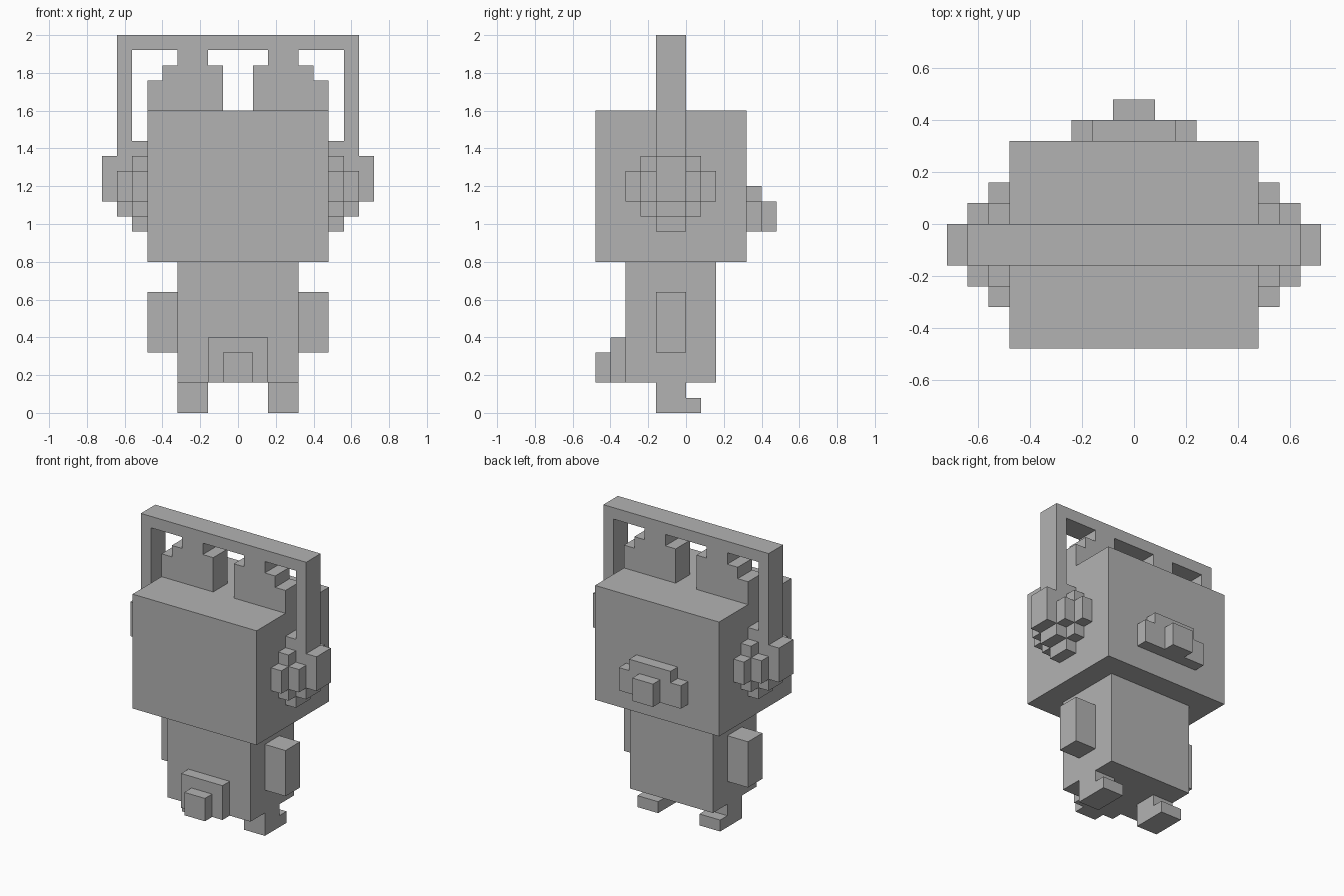
import bpy
import bmesh

U = 0.08  # size of one block

cube = bpy.data.objects.get("Cube")
if cube:
    bpy.data.objects.remove(cube, do_unlink=True)

GREY = (0.45, 0.45, 0.45, 1.0)
grey = bpy.data.materials.new("plain grey")
grey.use_nodes = True
grey.diffuse_color = GREY
grey.node_tree.nodes["Principled BSDF"].inputs["Base Color"].default_value = GREY


def prism(name, outline, axis, lo, hi, mirror=False):
    """Extrude an outline, given in blocks, along the axis from lo to hi."""
    bm = bmesh.new()
    verts = []
    for a, b in outline:
        co = [a, b]
        co.insert("xyz".index(axis), lo)
        verts.append(bm.verts.new([c * U for c in co]))
    face = bm.faces.new(verts)
    new = bmesh.ops.extrude_face_region(bm, geom=[face])["geom"]
    shift = [(hi - lo) * U if a == axis else 0 for a in "xyz"]
    bmesh.ops.translate(bm, vec=shift,
                        verts=[g for g in new if isinstance(g, bmesh.types.BMVert)])
    bmesh.ops.recalc_face_normals(bm, faces=bm.faces)
    mesh = bpy.data.meshes.new(name)
    bm.to_mesh(mesh)
    bm.free()
    mesh.materials.append(grey)
    obj = bpy.data.objects.new(name, mesh)
    bpy.context.collection.objects.link(obj)
    if mirror:
        mod = obj.modifiers.new("Mirror", "MIRROR")
        mod.use_mirror_merge = False
    return obj


def box(name, x, y, z, mirror=False):
    outline = [(x[0], y[0]), (x[1], y[0]), (x[1], y[1]), (x[0], y[1])]
    return prism(name, outline, "z", z[0], z[1], mirror)


def stepped_disc(radius, cy, cz):
    """Blocky round outline made of four equal stepped quarters."""
    quarter = []
    for i in range(1, radius + 1):
        quarter.append((radius - i + 1, i))
        if i < radius:
            quarter.append((radius - i, i))
    points = []
    for _ in range(4):
        points += quarter
        quarter = [(-v, u) for u, v in quarter]
    return [(cy + u, cz + v) for u, v in points]


# Head and body
box("head", (-6, 6), (-6, 4), (10, 20))
box("body", (-4, 4), (-4, 2), (2, 10))
box("arms", (4, 6), (-2, 0), (4, 8), mirror=True)

# Legs with toes
prism("legs", [(-2, 0), (1, 0), (1, 1), (0, 1), (0, 2), (-2, 2)], "x", 2, 4, mirror=True)

# Tail
box("tail_base", (-2, 2), (-5, -4), (2, 5))
box("tail_tip", (-1, 1), (-6, -5), (2, 4))

# Muzzle and nose
prism("muzzle", [(-3, 12), (3, 12), (3, 14), (2, 14), (2, 15), (-2, 15), (-2, 14), (-3, 14)],
      "y", 4, 5)
box("nose", (-1, 1), (5, 6), (12, 14))

# Stepped ears
prism("ears", [(1, 20), (6, 20), (6, 22), (5, 22), (5, 23), (4, 23), (4, 24), (2, 24),
               (2, 23), (1, 23)], "y", -2, 0, mirror=True)

# Headphones: band over the ears and layered cups on the sides
prism("headphone_band", [(-8, 17), (-7, 17), (-7, 24), (7, 24), (7, 17), (8, 17), (8, 25),
                         (-8, 25)], "y", -2, 0)
prism("headphone_cushions", stepped_disc(3, -1, 15), "x", 6, 7, mirror=True)
prism("headphone_cups", stepped_disc(2, -1, 15), "x", 7, 8, mirror=True)
box("headphone_caps", (8, 9), (-2, 0), (14, 17), mirror=True)
